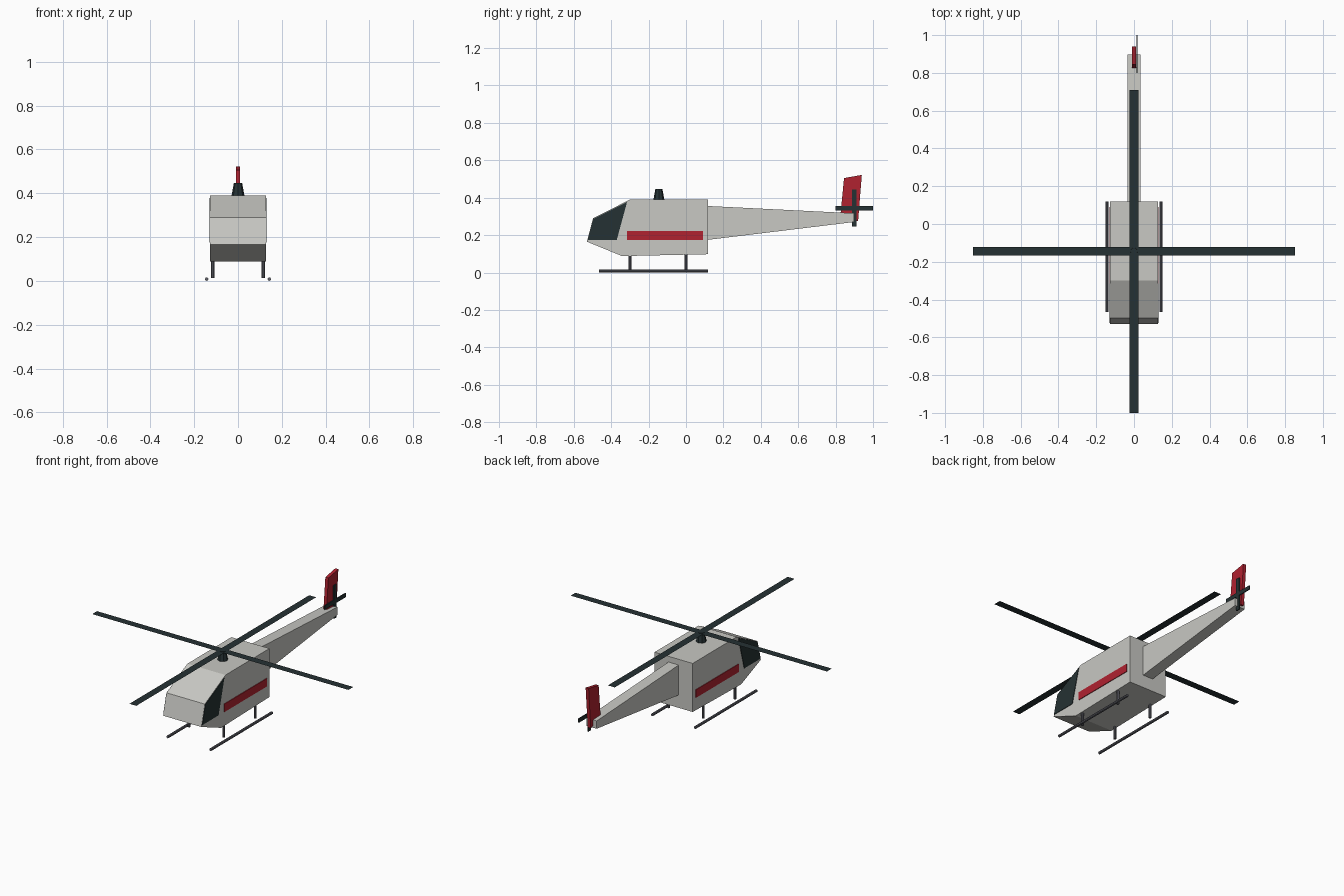
import bpy, bmesh, math
from mathutils import Matrix, Vector

if "Cube" in bpy.data.objects:
    bpy.data.objects.remove(bpy.data.objects["Cube"])


def material(name, r, g, b):
    lin = [((c / 255 + 0.055) / 1.055) ** 2.4 for c in (r, g, b)]
    m = bpy.data.materials.new(name)
    m.diffuse_color = (*lin, 1)
    m.use_nodes = True
    m.node_tree.nodes["Principled BSDF"].inputs["Base Color"].default_value = m.diffuse_color
    return m


GREY = material("light_grey", 200, 200, 195)
RED = material("red", 176, 34, 48)
DARK = material("dark_slate", 37, 49, 51)
METAL = material("skid_grey", 95, 96, 104)


def finish(name, bm, mat):
    bmesh.ops.recalc_face_normals(bm, faces=bm.faces)
    me = bpy.data.meshes.new(name)
    bm.to_mesh(me)
    bm.free()
    me.materials.append(mat)
    ob = bpy.data.objects.new(name, me)
    bpy.context.collection.objects.link(ob)
    return ob


def profile(name, yz, x0, x1, mat):
    """Side outline (y, z) extruded from x0 to x1."""
    bm = bmesh.new()
    f = bm.faces.new([bm.verts.new((x0, y, z)) for y, z in yz])
    ext = bmesh.ops.extrude_face_region(bm, geom=[f])["geom"]
    verts = [v for v in ext if isinstance(v, bmesh.types.BMVert)]
    bmesh.ops.translate(bm, verts=verts, vec=(x1 - x0, 0, 0))
    return finish(name, bm, mat)


def rod(name, a, b, r0, r1, sides, mat):
    a, b = Vector(a), Vector(b)
    d = b - a
    bm = bmesh.new()
    rot = d.to_track_quat('Z', 'Y').to_matrix().to_4x4()
    bmesh.ops.create_cone(bm, cap_ends=True, segments=sides, radius1=r0, radius2=r1,
                          depth=d.length, matrix=Matrix.Translation((a + b) / 2) @ rot)
    return finish(name, bm, mat)


def rect(y, z, hy, hz):
    return [(y - hy, z - hz), (y + hy, z - hz), (y + hy, z + hz), (y - hy, z + hz)]


# Cabin, tail boom and fin
profile("cabin", [(-0.53, 0.165), (-0.497, 0.29), (-0.30, 0.39), (0.118, 0.39),
                  (0.118, 0.098), (-0.342, 0.088)], -0.127, 0.127, GREY)
profile("tail_boom", [(0.11, 0.174), (0.898, 0.27), (0.898, 0.317), (0.11, 0.356)],
        -0.034, 0.034, GREY)
profile("tail_fin", [(0.825, 0.30), (0.845, 0.505), (0.94, 0.522), (0.92, 0.275)],
        -0.010, 0.010, RED)

for side, s in (("left", -1), ("right", 1)):
    # Side window and stripe as thin plates
    profile(side + "_window", [(-0.525, 0.175), (-0.495, 0.288), (-0.315, 0.378),
                               (-0.37, 0.175)], s * 0.125, s * 0.130, DARK)
    profile(side + "_stripe", rect(-0.112, 0.198, 0.203, 0.024), s * 0.125, s * 0.131, RED)
    # Landing skid with two struts
    rod(side + "_skid", (s * 0.143, -0.465, 0.008), (s * 0.143, 0.118, 0.008),
        0.008, 0.008, 8, METAL)
    for end, y in (("front", -0.30), ("rear", 0.0)):
        rod(f"{side}_{end}_strut", (s * 0.115, y, 0.014), (s * 0.115, y, 0.11),
            0.008, 0.008, 8, METAL)

# Rotor mast and flat main blades
rod("rotor_mast", (0, -0.145, 0.385), (0, -0.145, 0.446), 0.030, 0.019, 8, DARK)
for name, hx, hy in (("cross_blade", 0.853, 0.023), ("long_blade", 0.023, 0.855)):
    bm = bmesh.new()
    bmesh.ops.create_grid(bm, x_segments=1, y_segments=1, size=1,
                          matrix=Matrix.Translation((0, -0.145, 0.444))
                          @ Matrix.Diagonal((hx, hy, 1, 1)))
    finish(name, bm, DARK)

# Tail rotor: two thin crossed blades
profile("tail_rotor_level_blade", rect(0.90, 0.345, 0.10, 0.012), 0.012, 0.018, DARK)
profile("tail_rotor_upright_blade", rect(0.90, 0.345, 0.012, 0.10), 0.012, 0.018, DARK)
